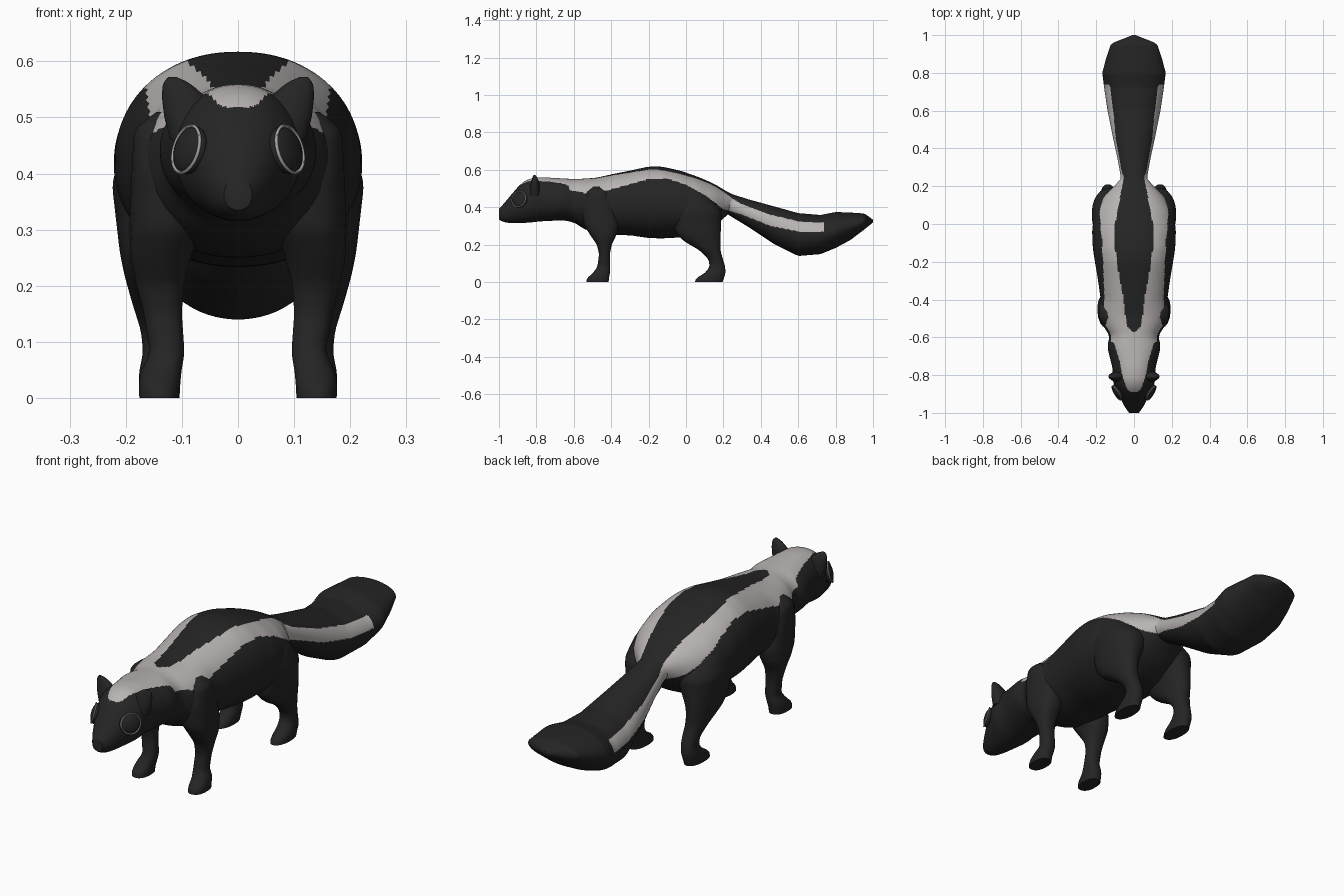
import bpy, bmesh, math
from mathutils import Vector

if "Cube" in bpy.data.objects:
    bpy.data.objects.remove(bpy.data.objects["Cube"])


def material(name, rgb):
    m = bpy.data.materials.new(name)
    m.diffuse_color = (*rgb, 1)
    m.use_nodes = True
    m.node_tree.nodes["Principled BSDF"].inputs["Base Color"].default_value = m.diffuse_color
    return m


BLACK = material("black fur", (0.018, 0.018, 0.018))
WHITE = material("white fur", (0.48, 0.455, 0.445))
GREY = material("eye rim grey", (0.36, 0.35, 0.35))


def interp(table, t):
    """Linear lookup in rows of (t, values...)."""
    if t <= table[0][0]:
        return table[0][1:]
    for a, b in zip(table, table[1:]):
        if t <= b[0]:
            f = (t - a[0]) / (b[0] - a[0])
            return [p + (q - p) * f for p, q in zip(a[1:], b[1:])]
    return table[-1][1:]


def softened(table, t, w):
    """Lookup with slightly rounded corners."""
    w = min(w, t - table[0][0], table[-1][0] - t)
    rows = [interp(table, t + k * w) for k in (-1, -0.5, 0, 0.5, 1)]
    return [sum(c) / 5 for c in zip(*rows)]


def finish(obj, mirror=False):
    bpy.ops.object.select_all(action='DESELECT')
    obj.select_set(True)
    bpy.context.view_layer.objects.active = obj
    bpy.ops.object.shade_smooth_by_angle(angle=math.radians(45))
    if mirror:
        m = obj.modifiers.new("mirror", 'MIRROR')
        m.use_mirror_merge = False


def new_object(name, bm, mats):
    bmesh.ops.recalc_face_normals(bm, faces=bm.faces)
    me = bpy.data.meshes.new(name)
    bm.to_mesh(me)
    bm.free()
    for m in mats:
        me.materials.append(m)
    obj = bpy.data.objects.new(name, me)
    bpy.context.collection.objects.link(obj)
    return obj


def loft(name, table, place, steps, segs, soft, rule=None, mirror=False, power=1.0):
    """Skin rounded rings along a table; rule picks the white faces."""
    bm = bmesh.new()
    t0, t1 = table[0][0], table[-1][0]
    rings = []
    for i in range(steps + 1):
        t = t0 + (t1 - t0) * i / steps
        row = softened(table, t, soft)
        ring = []
        for j in range(segs):
            a = 2 * math.pi * (j + 0.5) / segs
            c, s = math.cos(a), math.sin(a)
            c = math.copysign(abs(c) ** power, c)
            s = math.copysign(abs(s) ** power, s)
            ring.append(bm.verts.new(place(t, row, c, s)))
        rings.append(ring)
    for r, q in zip(rings, rings[1:]):
        for j in range(segs):
            k = (j + 1) % segs
            bm.faces.new((r[j], r[k], q[k], q[j]))
    bm.faces.new(rings[0])
    bm.faces.new(rings[-1])
    if rule:
        for f in bm.faces:
            f.material_index = int(rule(f.calc_center_median()))
    obj = new_object(name, bm, [BLACK, WHITE])
    finish(obj, mirror)
    return obj


def along_y(y, row, c, s):      # row: top, bottom, half width
    top, low, w = row
    return (w * c, y, (top + low) / 2 + (top - low) / 2 * s)


def along_z(z, row, c, s):      # row: x, y, half width, half depth
    x, y, rx, ry = row
    return (x + rx * c, y + ry * s, z)


# Head and body
body = [(-1.0, .39, .335, .025), (-.98, .412, .32, .042), (-.94, .46, .315, .064),
        (-.88, .53, .315, .092), (-.83, .555, .318, .114), (-.77, .56, .325, .112),
        (-.65, .553, .33, .142), (-.59, .55, .315, .128), (-.55, .552, .285, .158),
        (-.48, .557, .26, .184), (-.4, .575, .25, .176), (-.3, .595, .25, .19),
        (-.2, .617, .235, .207), (-.13, .617, .233, .218), (-.03, .595, .238, .222),
        (.07, .56, .25, .205), (.15, .525, .29, .158), (.2, .495, .34, .105),
        (.25, .465, .385, .06)]
# Stripe limits along y: lowest z, inner half gap, outer half width
body_stripe = [(-.89, .45, -1, .015), (-.88, .45, -1, .033), (-.85, .46, -1, .046),
               (-.8, .48, -1, .062), (-.72, .48, -1, .078), (-.63, .49, -1, .105),
               (-.585, .485, -.01, .2),
               (-.54, .475, .04, 1), (-.48, .475, .046, 1), (-.4, .495, .055, 1),
               (-.2, .55, .092, 1), (-.1, .553, .102, 1), (0, .52, .1, 1),
               (.1, .465, .082, 1), (.2, .39, .062, 1), (.3, .36, .045, 1)]


def body_white(p):
    low, inner, outer = interp(body_stripe, p.y)
    return p.y > -.89 and p.z > low and inner < abs(p.x) < outer


loft("head_and_body", body, along_y, 280, 150, .02, body_white, power=.93)

# Tail
tail = [(.1, .515, .42, .07), (.2, .494, .375, .078), (.25, .468, .345, .07),
        (.34, .44, .29, .086), (.475, .403, .2, .115), (.6, .368, .139, .14),
        (.72, .358, .149, .158), (.8, .374, .182, .168), (.88, .371, .225, .147),
        (.955, .366, .282, .122), (1.0, .333, .318, .008)]
# Stripe limits along y: lowest z, highest z
tail_stripe = [(.1, .45, .52), (.2, .39, .475), (.3, .36, .415), (.45, .3, .36),
               (.6, .27, .325), (.74, .268, .318)]


def tail_white(p):
    low, high = interp(tail_stripe, p.y)
    return p.y < .74 and low < p.z < high


loft("tail", tail, along_y, 200, 120, .01, tail_white)

# Front legs, mirrored
front_leg = [(0, .14, -.473, .036, .06), (.02, .14, -.472, .037, .06),
             (.045, .138, -.453, .037, .047), (.08, .126, -.44, .031, .034),
             (.15, .134, -.436, .034, .029), (.2, .139, -.437, .042, .04),
             (.25, .138, -.442, .054, .07), (.3, .13, -.452, .064, .092),
             (.4, .118, -.465, .072, .095), (.48, .112, -.475, .074, .065),
             (.51, .10, -.475, .045, .03)]
loft("front_legs", front_leg, along_z, 40, 24, .01, None, True, .85)

# Hind legs with thighs, mirrored
hind_leg = [(0, .14, .122, .036, .074), (.02, .14, .126, .037, .076),
            (.045, .14, .155, .037, .056), (.08, .136, .168, .033, .042),
            (.12, .138, .16, .035, .038), (.17, .146, .128, .043, .056),
            (.22, .15, .085, .053, .1), (.26, .148, .066, .063, .12),
            (.38, .125, .05, .1, .14), (.46, .115, .02, .09, .11),
            (.5, .11, .01, .06, .06)]
loft("hind_legs", hind_leg, along_z, 40, 32, .012, None, True, .92)

# Ears, mirrored: broad at the head, thin at the tip
ear = [(.46, .075, -.81, .046, .032), (.5, .085, -.808, .047, .028),
       (.535, .096, -.807, .04, .021), (.556, .107, -.808, .028, .014),
       (.568, .114, -.81, .016, .008), (.572, .117, -.811, .007, .004)]
loft("ears", ear, along_z, 16, 20, .004, None, True)

# Eyes: shallow domes with a thin pale rim, mirrored
facing = Vector((.83, -.5, .25)).normalized()
turn = facing.to_track_quat('Z', 'Y')
eye_at = Vector((.085, -.89, .441))

bm = bmesh.new()
bmesh.ops.create_uvsphere(bm, u_segments=28, v_segments=14, radius=1)
for v in bm.verts:
    v.co = eye_at + turn @ Vector((v.co.x * .046, v.co.y * .044, v.co.z * .02))
finish(new_object("eyes", bm, [BLACK]), True)

bpy.ops.mesh.primitive_torus_add(major_radius=.043, minor_radius=.0032,
                                 major_segments=40, minor_segments=8)
rim = bpy.context.object
rim.name = "eye_rims"
for v in rim.data.vertices:
    v.co = eye_at + facing * .009 + turn @ v.co
rim.data.materials.append(GREY)
finish(rim, True)
